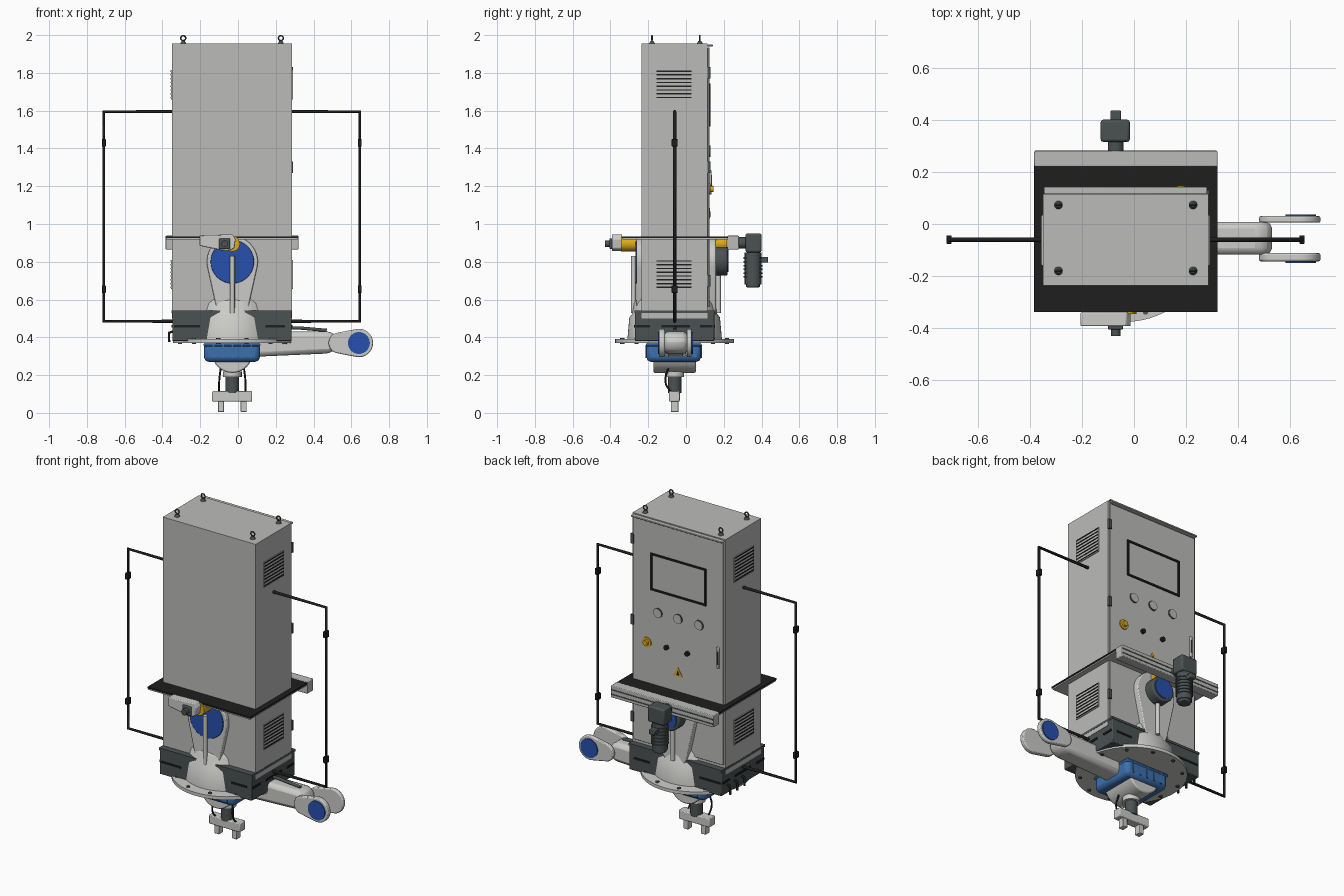
import bpy, bmesh, math
from mathutils import Vector, Matrix

default_cube = bpy.data.objects.get("Cube")
if default_cube:
    bpy.data.objects.remove(default_cube, do_unlink=True)


def make_material(name, red, green, blue):
    material = bpy.data.materials.new(name)
    material.use_nodes = True
    colour = (red, green, blue, 1)
    material.diffuse_color = colour
    shader = next(n for n in material.node_tree.nodes if n.type == "BSDF_PRINCIPLED")
    shader.inputs["Base Color"].default_value = colour
    return material


SHEET = make_material("sheet grey", .5, .5, .49)
CAST = make_material("light cast grey", .6, .6, .58)
DARK = make_material("dark slate grey", .07, .085, .085)
BLACK = make_material("black", .013, .013, .013)
DISC_BLUE = make_material("deep blue", .02, .08, .42)
BODY_BLUE = make_material("housing blue", .045, .16, .42)
YELLOW = make_material("safety yellow", .75, .4, .01)

# Shared centre of the robot axis
CX, CY = -.03, -.06
TURN = {"x": Matrix.Rotation(math.pi / 2, 4, "Y"),
        "y": Matrix.Rotation(math.pi / 2, 4, "X"),
        "z": Matrix.Identity(4)}


def finish(name, bm, material, bevel=0, segments=2, smooth=True):
    bmesh.ops.recalc_face_normals(bm, faces=bm.faces)
    mesh = bpy.data.meshes.new(name)
    bm.to_mesh(mesh)
    bm.free()
    mesh.materials.append(material)
    obj = bpy.data.objects.new(name, mesh)
    bpy.context.collection.objects.link(obj)
    if bevel:
        modifier = obj.modifiers.new("rounded edges", "BEVEL")
        modifier.width, modifier.segments = bevel, segments
    if smooth:
        bpy.ops.object.select_all(action="DESELECT")
        obj.select_set(True)
        bpy.context.view_layer.objects.active = obj
        bpy.ops.object.shade_smooth_by_angle(angle=math.radians(35))
    return obj


def box(name, xs, ys, zs, material, bevel=0):
    bm = bmesh.new()
    bmesh.ops.create_cube(bm, size=1)
    for v in bm.verts:
        v.co = [(lo + hi) / 2 + c * (hi - lo) for c, (lo, hi) in zip(v.co, (xs, ys, zs))]
    return finish(name, bm, material, bevel, smooth=bevel > 0)


def cyl(name, centre, radius, length, axis, material, top=None, sides=40, bevel=0):
    bm = bmesh.new()
    bmesh.ops.create_cone(bm, cap_ends=True, segments=sides, radius1=radius,
                          radius2=radius if top is None else top, depth=length,
                          matrix=Matrix.Translation(centre) @ TURN[axis])
    return finish(name, bm, material, bevel)


def prism(name, outline, y0, y1, material, bevel=0):
    """Outline in x and z, pushed along y."""
    bm = bmesh.new()
    face = bm.faces.new([bm.verts.new((x, y0, z)) for x, z in outline])
    moved = bmesh.ops.extrude_face_region(bm, geom=[face])["geom"]
    bmesh.ops.translate(bm, vec=(0, y1 - y0, 0),
                        verts=[g for g in moved if isinstance(g, bmesh.types.BMVert)])
    return finish(name, bm, material, bevel)


def paddle(start, r1, end, r2):
    """Outline wrapped around two circles."""
    a, b = Vector(start), Vector(end)
    base = math.atan2(b.y - a.y, b.x - a.x)
    spread = math.acos((r1 - r2) / (b - a).length)
    points = []
    for c, r, lo, hi in ((a, r1, spread, math.tau - spread), (b, r2, -spread, spread)):
        for i in range(25):
            t = base + lo + (hi - lo) * i / 24
            points.append((c.x + r * math.cos(t), c.y + r * math.sin(t)))
    return points


def lathe(name, profile, material):
    bm = bmesh.new()
    verts = [bm.verts.new((CX + r, CY, z)) for r, z in profile]
    edges = [bm.edges.new(pair) for pair in zip(verts, verts[1:])]
    bmesh.ops.spin(bm, geom=verts + edges, cent=(CX, CY, 0), axis=(0, 0, 1),
                   angle=math.tau, steps=64)
    bmesh.ops.remove_doubles(bm, verts=bm.verts, dist=.0005)
    return finish(name, bm, material)


def tube(name, points, radius, material, curved=False):
    curve = bpy.data.curves.new(name, "CURVE")
    curve.dimensions, curve.bevel_depth, curve.bevel_resolution = "3D", radius, 3
    curve.use_fill_caps = True
    spline = curve.splines.new("BEZIER")
    spline.bezier_points.add(len(points) - 1)
    for knot, point in zip(spline.bezier_points, points):
        knot.co = point
        knot.handle_left_type = knot.handle_right_type = "AUTO" if curved else "VECTOR"
    curve.materials.append(material)
    obj = bpy.data.objects.new(name, curve)
    bpy.context.collection.objects.link(obj)
    bpy.ops.object.select_all(action="DESELECT")
    obj.select_set(True)
    bpy.context.view_layer.objects.active = obj
    bpy.ops.object.convert(target="MESH")


# Cabinet, door and rain lip
box("cabinet", (-.35, .285), (-.235, .115), (.5, 1.955), SHEET)
box("door", (-.342, .277), (.115, .124), (.56, 1.935), SHEET, .003)
box("rain_lip", (-.345, .28), (.115, .142), (1.94, 1.95), SHEET, .003)
for z in (.7, 1.3, 1.8):
    box("door_hinge", (.27, .29), (.115, .13), (z - .03, z + .03), DARK)

# Lifting eyes
for x in (-.29, .227):
    for y in (-.18, .073):
        cyl("eye_foot", (x, y, 1.962), .016, .014, "z", DARK, top=.008, sides=20)
        bpy.ops.mesh.primitive_torus_add(location=(x, y, 1.984), rotation=(math.pi / 2, 0, 0),
                                         major_radius=.013, minor_radius=.004,
                                         major_segments=20, minor_segments=8)
        eye = bpy.context.object
        eye.name = "lifting_eye"
        eye.data.materials.append(DARK)

# Side vents
for inner, outer in ((.285, .29), (-.355, -.35)):
    for bottom in (.655, 1.66):
        box("vent_panel", (inner, outer), (-.16, .035), (bottom, bottom + .155), SHEET)
        for i in range(8):
            z = bottom + .006 + i * .02
            box("vent_slot", (inner - .002, outer + .002), (-.155, .03), (z, z + .007), BLACK)

# Door controls
for zs in ((1.515, 1.527), (1.733, 1.745)):
    box("screen_edge", (-.226, .154), (.12, .13), zs, BLACK)
for xs in ((-.226, -.214), (.142, .154)):
    box("screen_side", xs, (.12, .13), (1.515, 1.745), BLACK)
for x in (-.177, -.033, .105):
    cyl("gauge_rim", (x, .125, 1.385), .03, .008, "y", DARK)
    cyl("gauge_face", (x, .127, 1.385), .026, .008, "y", SHEET)
for x in (-.1, .043):
    cyl("selector_knob", (x, .13, 1.19), .014, .022, "y", BLACK, sides=24)
cyl("emergency_plate", (.18, .126, 1.185), .03, .008, "y", YELLOW)
cyl("emergency_button", (.18, .135, 1.185), .016, .02, "y", YELLOW)
prism("warning_sign", [(-.065, 1.03), (0, 1.03), (-.033, 1.085)], .123, .127, YELLOW)
prism("warning_mark", [(-.042, 1.037), (-.024, 1.037), (-.033, 1.065)], .126, .129, BLACK)
box("door_handle", (-.318, -.3), (.122, .135), (1.155, 1.285), SHEET, .004)
box("handle_slot", (-.313, -.305), (.133, .137), (1.18, 1.26), DARK)

# Collar plate with rear beam
box("collar_top", (-.383, .32), (-.338, .223), (.925, .935), BLACK)
box("collar_underside", (-.38, .317), (-.335, .22), (.917, .925), SHEET)
box("rear_beam", (-.383, .32), (.22, .28), (.865, .938), SHEET, .004)
for z in (.882, .91):
    box("beam_groove", (-.38, .317), (.277, .282), (z, z + .007), DARK)

# Dark base housing with slots
box("base_housing", (-.348, .283), (-.27, .15), (.38, .54), DARK, .004)
box("housing_rim", (-.351, .286), (-.273, .153), (.528, .542), DARK)
for x in (-.35, .285):
    for y0, y1 in ((-.265, -.19), (-.13, .02), (.075, .14)):
        box("side_slot", (x - .003, x + .003), (y0, y1), (.452, .464), BLACK)
for y in (-.271, .151):
    for xs in ((-.34, -.2), (.145, .25)):
        box("face_slot", xs, (y - .003, y + .003), (.452, .464), BLACK)
for y in (-.05, .02, .09):
    tube("side_cable", [(-.345, y, .43), (-.365, y, .425), (-.365, y, .375)], .007, BLACK)

# Safety frames on both sides
for inner, outer in ((.27, .645), (-.335, -.71)):
    tube("guard_frame", [(inner, CY, .485), (outer, CY, .485), (outer, CY, 1.595),
                         (inner, CY, 1.595)], .009, BLACK)
    for z in (.655, 1.43):
        box("guard_clamp", (outer - .01, outer + .01), (CY - .016, CY + .016),
            (z - .02, z + .02), BLACK, .003)

# Round robot base with flange bolts
lathe("robot_base", [(0, .37), (.315, .37), (.315, .39), (.25, .392), (.24, .505), (.225, .525),
                     (.215, .58), (.195, .61), (.17, .62), (0, .62)], CAST)
for i in range(12):
    angle = math.tau * (i + .5) / 12
    cyl("flange_bolt", (CX + .287 * math.cos(angle), CY + .287 * math.sin(angle), .38),
        .011, .032, "z", DARK, sides=12)

# Upright shoulders, front and back
shoulder = paddle((CX, .8), .135, (CX, .57), .085)
prism("front_shoulder", shoulder, -.262, -.2, CAST, .006)
prism("back_shoulder", shoulder, .1, .158, CAST, .006)
cyl("front_shoulder_cap", (CX, -.258, .8), .115, .02, "y", DISC_BLUE, bevel=.003)
cyl("back_drive", (CX, .18, .805), .078, .08, "y", DARK, bevel=.008)
cyl("back_drive_cap", (CX, .221, .805), .06, .008, "y", DISC_BLUE)
for y in (-.278, .172):
    tube("shoulder_conduit", [(CX, y, .53), (CX, y, .83)], .013, CAST)

# Yellow spindles, front bracket and rear gearmotor
for y in (-.3, .172):
    cyl("spindle", (CX, y, .895), .04, .09, "y", YELLOW)
prism("front_bracket", [(-.205, .94), (-.03, .945), (-.012, .92), (-.02, .87), (-.06, .855),
                        (-.205, .885)], -.392, -.338, CAST, .005)
box("bracket_nut", (-.1, -.042), (-.405, -.39), (.868, .924), DARK, .005)
cyl("bracket_bolt", (-.07, -.412, .895), .018, .036, "y", DARK, sides=20)
cyl("motor_neck", (-.07, .3, .9), .03, .05, "y", DARK)
box("gearbox", (-.128, -.016), (.315, .4), (.85, .95), DARK, .01)
cyl("motor", (-.07, .355, .765), .044, .17, "z", DARK)
cyl("motor_cover", (-.07, .355, .685), .038, .04, "z", DARK, bevel=.006)
for i in range(6):
    cyl("motor_fin", (-.07, .355, .72 + i * .02), .05, .008, "z", DARK)
box("motor_connector", (-.09, -.05), (.39, .435), (.795, .825), DARK, .004)

# Blue housing with ribs, and wrist barrel
box("wrist_housing", (-.18, .116), (-.21, .08), (.27, .372), BODY_BLUE, .025)
box("housing_band", (-.183, .119), (-.213, .083), (.35, .37), BODY_BLUE, .012)
for i in range(5):
    x = -.13 + i * .05
    box("housing_rib", (x - .005, x + .005), (-.214, .084), (.29, .36), BODY_BLUE)
cyl("wrist_barrel", (CX, CY, .32), .108, .225, "y", CAST, bevel=.008)

# Tool neck, gripper and cables
cyl("tool_flange", (CX, CY, .205), .05, .03, "z", CAST)
cyl("tool_neck", (CX, CY, .15), .036, .09, "z", DARK)
box("gripper_body", (-.137, .075), (-.09, -.033), (.06, .115), CAST, .005)
for side in (-1, 1):
    x = CX + side * .06
    box("gripper_foot", (x - .016, x + .016), (-.08, -.04), (.005, .065), CAST, .003)
    cyl("foot_stud", (x, CY, .055), .012, .03, "z", DARK, sides=16)
    x = CX + side * .07
    tube("tool_cable", [(x - side * .01, -.09, .25), (x, -.108, .16), (x, -.07, .1)],
         .005, BLACK, curved=True)

# Reaching arm with forked elbow
prism("reach_arm", [(.04, .295), (.04, .43), (.49, .432), (.53, .4), (.53, .35), (.49, .315)],
      -.117, .008, CAST, .025)
fork = paddle((.64, .37), .075, (.535, .37), .055)
for y0, y1, outside in ((-.143, -.112, -.144), (.005, .03, .031)):
    prism("elbow_plate", fork, y0, y1, CAST, .006)
    cyl("elbow_cap", (.64, outside, .37), .058, .01, "y", DISC_BLUE)
tube("arm_hose", [(.25, CY, .45), (.32, CY, .45), (.47, CY, .437)], .009, DARK)
